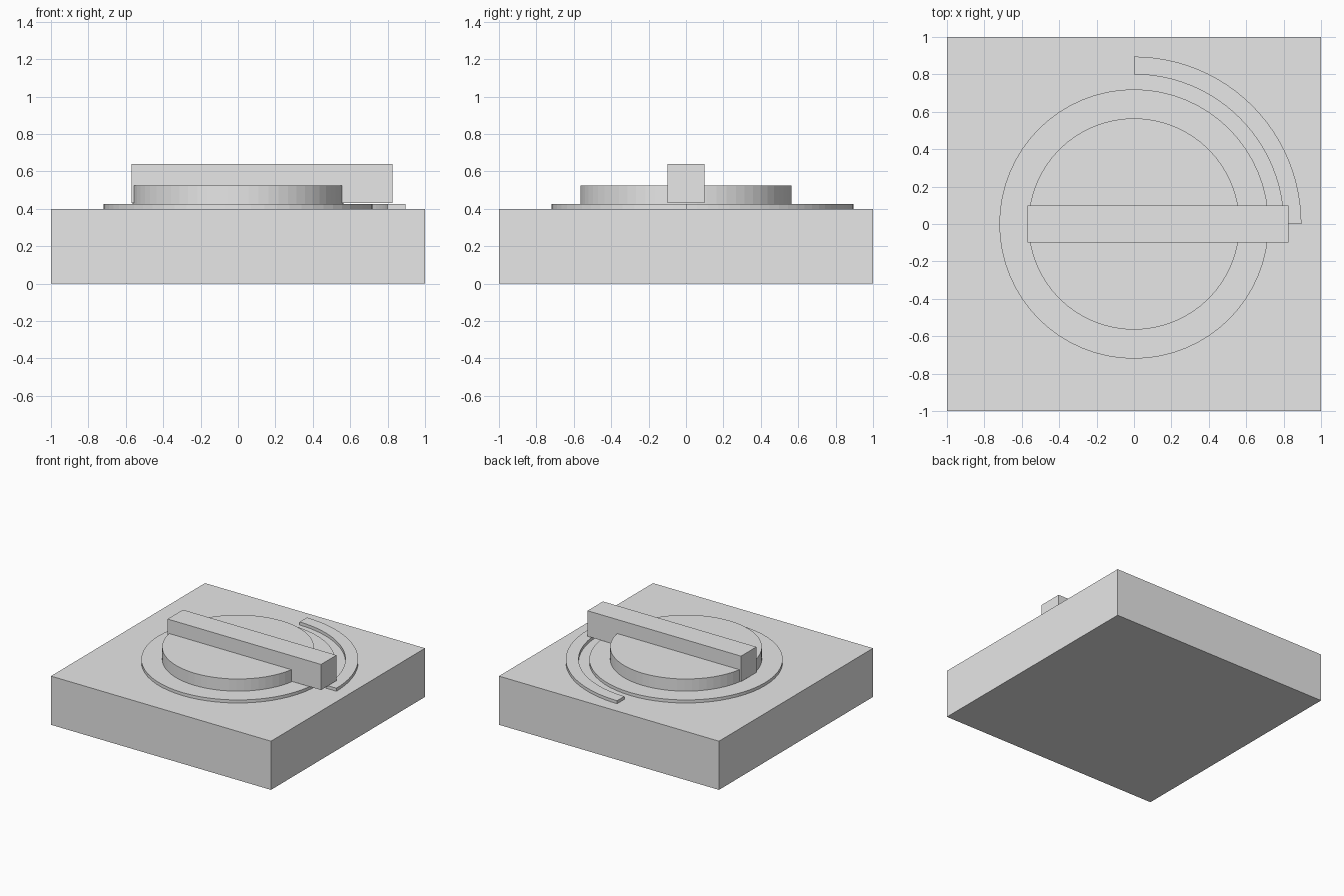
import bpy
import bmesh
from math import cos, sin, pi

old = bpy.data.objects.get("Cube")
if old:
    bpy.data.objects.remove(old, do_unlink=True)

# Single grey finish
grey = bpy.data.materials.new("light grey")
grey.use_nodes = True
grey.diffuse_color = (0.8, 0.8, 0.8, 1)
grey.node_tree.nodes["Principled BSDF"].inputs["Base Color"].default_value = (0.8, 0.8, 0.8, 1)


def prism(name, outline, z0, z1):
    """Extrude a closed counter-clockwise outline from z0 to z1."""
    bm = bmesh.new()
    face = bm.faces.new([bm.verts.new((x, y, z0)) for x, y in outline])
    top = bmesh.ops.extrude_face_region(bm, geom=[face], use_keep_orig=True)
    verts = [g for g in top["geom"] if isinstance(g, bmesh.types.BMVert)]
    bmesh.ops.translate(bm, verts=verts, vec=(0, 0, z1 - z0))
    bmesh.ops.recalc_face_normals(bm, faces=bm.faces)
    mesh = bpy.data.meshes.new(name)
    bm.to_mesh(mesh)
    bm.free()
    mesh.materials.append(grey)
    obj = bpy.data.objects.new(name, mesh)
    bpy.context.collection.objects.link(obj)
    return obj


def arc(radius, start, end, steps):
    angles = [start + (end - start) * i / steps for i in range(steps + 1)]
    return [(radius * cos(a), radius * sin(a)) for a in angles]


def circle(radius, sides=64):
    return arc(radius, 0, 2 * pi, sides)[:-1]


def rectangle(x0, x1, y0, y1):
    return [(x0, y0), (x1, y0), (x1, y1), (x0, y1)]


# Square base block
prism("base", rectangle(-1, 1, -1, 1), 0, 0.4)

# Thin round plate and the dial on it
prism("dial_plate", circle(0.72), 0.4, 0.425)
prism("dial", circle(0.565), 0.425, 0.525)

# Grip bar, longer on the pointer side
prism("grip_bar", rectangle(-0.57, 0.825, -0.1, 0.1), 0.43, 0.64)

# Raised quarter-circle range mark
quarter = arc(0.895, 0, pi / 2, 24) + arc(0.8, pi / 2, 0, 24)
prism("range_arc", quarter, 0.4, 0.425)
